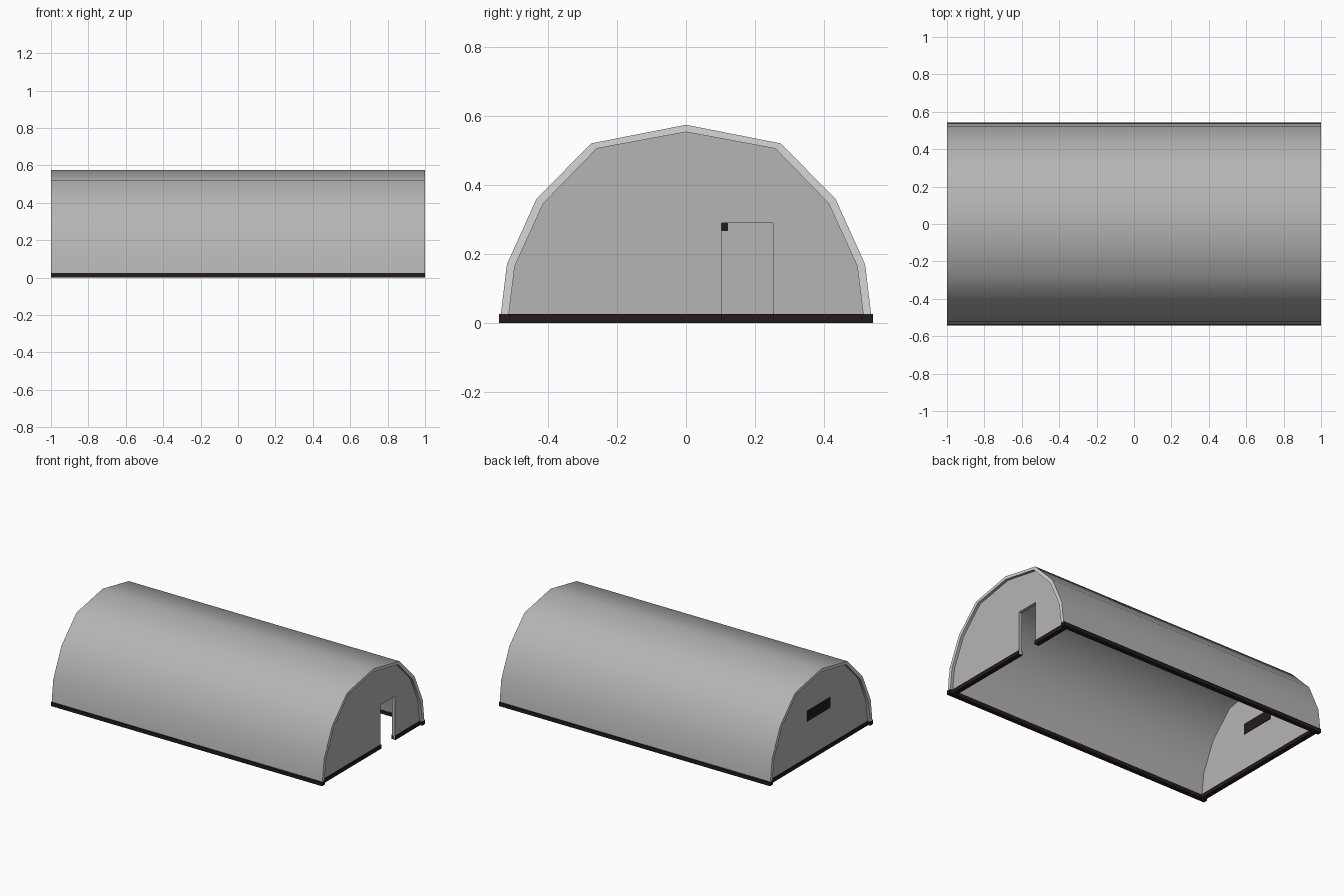
import bpy, bmesh

if "Cube" in bpy.data.objects:
    bpy.data.objects.remove(bpy.data.objects["Cube"])

def material(name, rgb):
    m = bpy.data.materials.new(name)
    m.diffuse_color = (*rgb, 1)
    m.use_nodes = True
    m.node_tree.nodes["Principled BSDF"].inputs["Base Color"].default_value = m.diffuse_color
    return m

GREY = material("mid grey", (0.46, 0.46, 0.46))
PALE = material("pale grey rim", (0.68, 0.68, 0.68))
DARK = material("dark brown", (0.018, 0.011, 0.011))

def mirrored(half):
    """Complete a half arch (+y foot to apex) across y = 0."""
    return half + [(-y, z) for y, z in reversed(half[:-1])]

OUTER = mirrored([(0.54, 0.004), (0.52, 0.17), (0.434, 0.36), (0.275, 0.521), (0, 0.575)])
INNER = mirrored([(0.517, 0.004), (0.497, 0.165), (0.414, 0.347), (0.259, 0.506), (0, 0.554)])

def finish(name, bm, mats):
    bmesh.ops.recalc_face_normals(bm, faces=bm.faces[:])
    me = bpy.data.meshes.new(name)
    bm.to_mesh(me)
    bm.free()
    for m in mats:
        me.materials.append(m)
    ob = bpy.data.objects.new(name, me)
    bpy.context.collection.objects.link(ob)
    return ob

def prism(name, profile, x0, x1, mats):
    """Extrude a (y, z) profile along x."""
    bm = bmesh.new()
    f = bm.faces.new([bm.verts.new((x0, y, z)) for y, z in profile])
    ext = bmesh.ops.extrude_face_region(bm, geom=[f])
    bmesh.ops.translate(bm, vec=(x1 - x0, 0, 0),
                        verts=[v for v in ext["geom"] if isinstance(v, bmesh.types.BMVert)])
    return finish(name, bm, mats)

def box(name, x0, x1, y0, y1, z0, z1):
    return prism(name, [(y0, z0), (y1, z0), (y1, z1), (y0, z1)], x0, x1, [DARK])

# Vaulted shell: smooth curved skins, flat pale rims at both ends
shell = prism("vaulted_shell", OUTER + INNER[::-1], -0.999, 0.999, [GREY, PALE])
for p in shell.data.polygons:
    rim = abs(p.normal.x) > 0.9
    p.material_index = 1 if rim else 0
    p.use_smooth = not rim and abs(p.normal.z) < 0.999

# End walls, set back from the rims; the right one has a doorway notch
D0, D1, DH = 0.103, 0.253, 0.29
door = [(D0, 0.004), (D0, DH), (D1, DH), (D1, 0.004)]
prism("door_wall", INNER + door, 0.96, 0.98, [GREY])
prism("window_wall", INNER, -0.98, -0.96, [GREY])

# Dark window in the left wall
box("window", -0.984, -0.956, -0.12, 0.122, 0.267, 0.337)

# Dark sill strips under the shell and walls, broken at the doorway
H = 0.026
for side, s in (("front", -1), ("back", 1)):
    lo, hi = sorted((s * 0.513, s * 0.543))
    box(side + "_sill", -1, 1, lo, hi, 0, H)
box("left_sill", -0.985, -0.955, -0.513, 0.513, 0, H)
box("right_sill_front", 0.955, 0.985, -0.513, D0, 0, H)
box("right_sill_back", 0.955, 0.985, D1, 0.513, 0, H)
